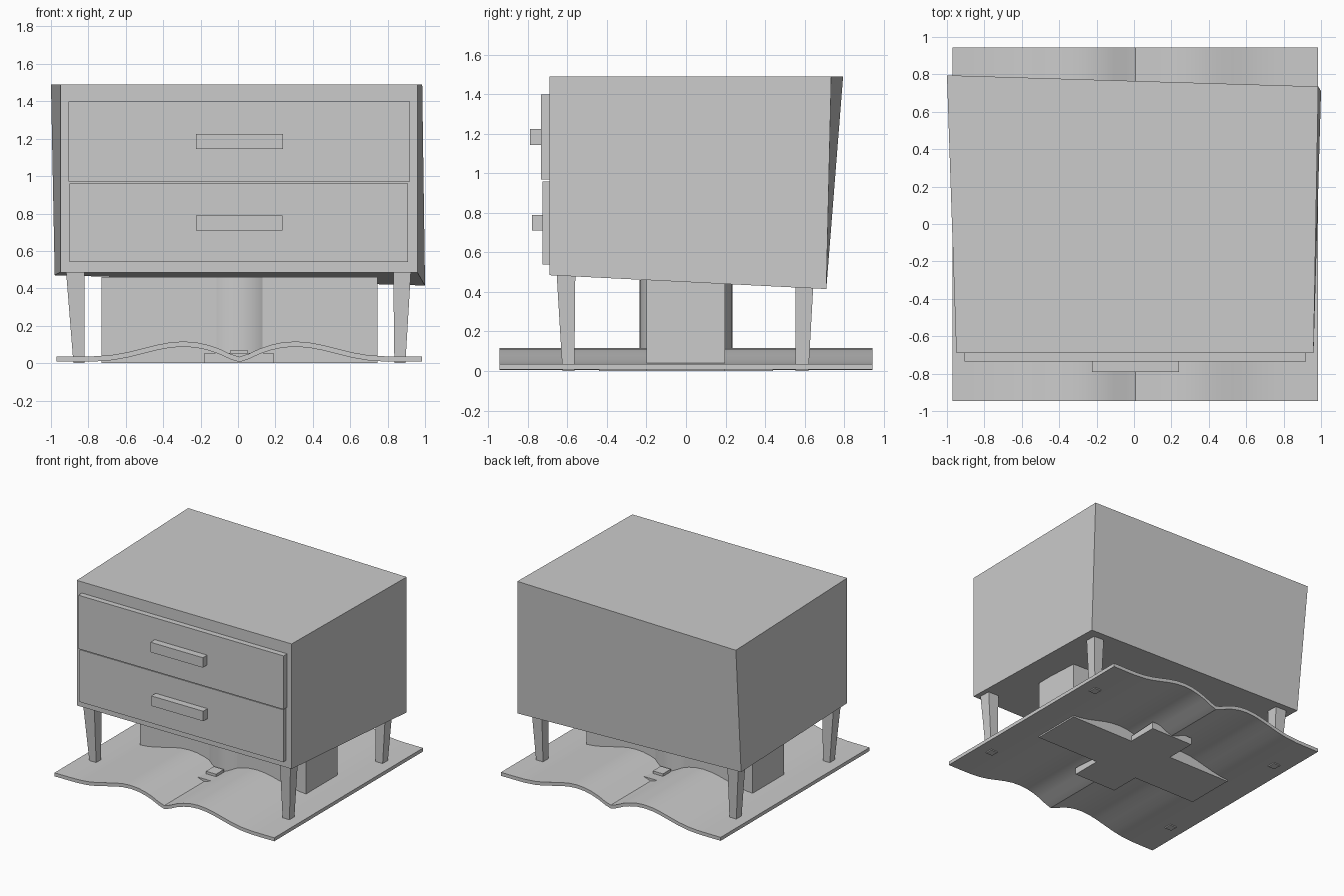
import bpy, bmesh, math

if "Cube" in bpy.data.objects:
    bpy.data.objects.remove(bpy.data.objects["Cube"])


def finish(bm, name, smooth=False):
    bmesh.ops.recalc_face_normals(bm, faces=bm.faces[:])
    me = bpy.data.meshes.new(name)
    bm.to_mesh(me)
    bm.free()
    ob = bpy.data.objects.new(name, me)
    bpy.context.collection.objects.link(ob)
    if smooth:
        bpy.context.view_layer.objects.active = ob
        ob.select_set(True)
        bpy.ops.object.shade_smooth_by_angle(angle=math.radians(30))
        ob.select_set(False)
    return ob


def hexa(name, bottom, top):
    """Solid between two four-point loops."""
    bm = bmesh.new()
    b = [bm.verts.new(p) for p in bottom]
    t = [bm.verts.new(p) for p in top]
    bm.faces.new(b[::-1])
    bm.faces.new(t)
    for i in range(4):
        j = (i + 1) % 4
        bm.faces.new((b[i], b[j], t[j], t[i]))
    return finish(bm, name)


def rect(x0, x1, y0, y1, z):
    return [(x0, y0, z), (x1, y0, z), (x1, y1, z), (x0, y1, z)]


def box(name, x0, x1, y0, y1, z0, z1):
    return hexa(name, rect(x0, x1, y0, y1, z0), rect(x0, x1, y0, y1, z1))


# Slightly skewed cabinet body
hexa("cabinet_body",
     [(-0.95, -0.69, 0.485), (0.96, -0.69, 0.485), (1.0, 0.71, 0.415), (-0.98, 0.70, 0.47)],
     [(-0.95, -0.69, 1.49), (0.96, -0.69, 1.49), (0.985, 0.735, 1.49), (-1.0, 0.795, 1.49)])

# Drawer fronts and handles
box("upper_drawer", -0.905, 0.92, -0.735, -0.68, 0.97, 1.40)
box("lower_drawer", -0.90, 0.91, -0.725, -0.68, 0.54, 0.96)
box("upper_handle", -0.225, 0.24, -0.79, -0.73, 1.145, 1.225)
box("lower_handle", -0.225, 0.237, -0.78, -0.72, 0.71, 0.79)

# Tapered legs
for side, (a0, a1), (t0, t1) in (("left", (-0.88, -0.822), (-0.92, -0.82)),
                                 ("right", (0.836, 0.895), (0.83, 0.925))):
    for end, (c0, c1), (d0, d1) in (("front", (-0.625, -0.565), (-0.655, -0.56)),
                                    ("back", (0.555, 0.62), (0.555, 0.648))):
        hexa(f"{end}_{side}_leg", rect(a0, a1, c0, c1, 0), rect(t0, t1, d0, d1, 0.5))

# Wavy rug: smooth cross-section swept from front to back
half = [(0, 0.034), (0.05, 0.05), (0.11, 0.078), (0.17, 0.098), (0.23, 0.111),
        (0.30, 0.116), (0.37, 0.111), (0.44, 0.098), (0.52, 0.078), (0.60, 0.058),
        (0.68, 0.044), (0.77, 0.037), (0.85, 0.036), (0.977, 0.036)]
profile = [(-x, z) for x, z in half[:0:-1]] + half
bm = bmesh.new()
rows = []
for y in (-0.945, 0.945):
    for dz in (0, -0.028):
        rows.append([bm.verts.new((x + 0.007, y, z + dz)) for x, z in profile])
ft, fb, bt, bb = rows
n = len(profile)
for i in range(n - 1):
    for p, q in ((ft, bt), (fb, bb), (ft, fb), (bt, bb)):
        bm.faces.new((p[i], p[i + 1], q[i + 1], q[i]))
for i in (0, n - 1):
    bm.faces.new((ft[i], bt[i], bb[i], fb[i]))
finish(bm, "rug", True)

# Centre support: long block with a round column through it
box("support_block", -0.73, 0.745, -0.2, 0.197, 0, 0.46)
bm = bmesh.new()
bmesh.ops.create_cone(bm, cap_ends=True, segments=48, radius1=0.235, radius2=0.235, depth=0.45)
bmesh.ops.translate(bm, verts=bm.verts[:], vec=(0.008, 0, 0.235))
finish(bm, "support_column", True)

# Low cross feet with small studs, front and back
for end, s in (("front", -1), ("back", 1)):
    foot = lambda z0, z1: [(-0.18, 0, z0), (0.19, 0, z0), (0.19, s * 0.44, z1), (-0.18, s * 0.44, z1)]
    hexa(f"{end}_foot", foot(0, 0), foot(0.03, 0.055))
    ys = sorted((s * 0.25, s * 0.35))
    box(f"{end}_stud", -0.04, 0.05, ys[0], ys[1], 0.03, 0.07)
